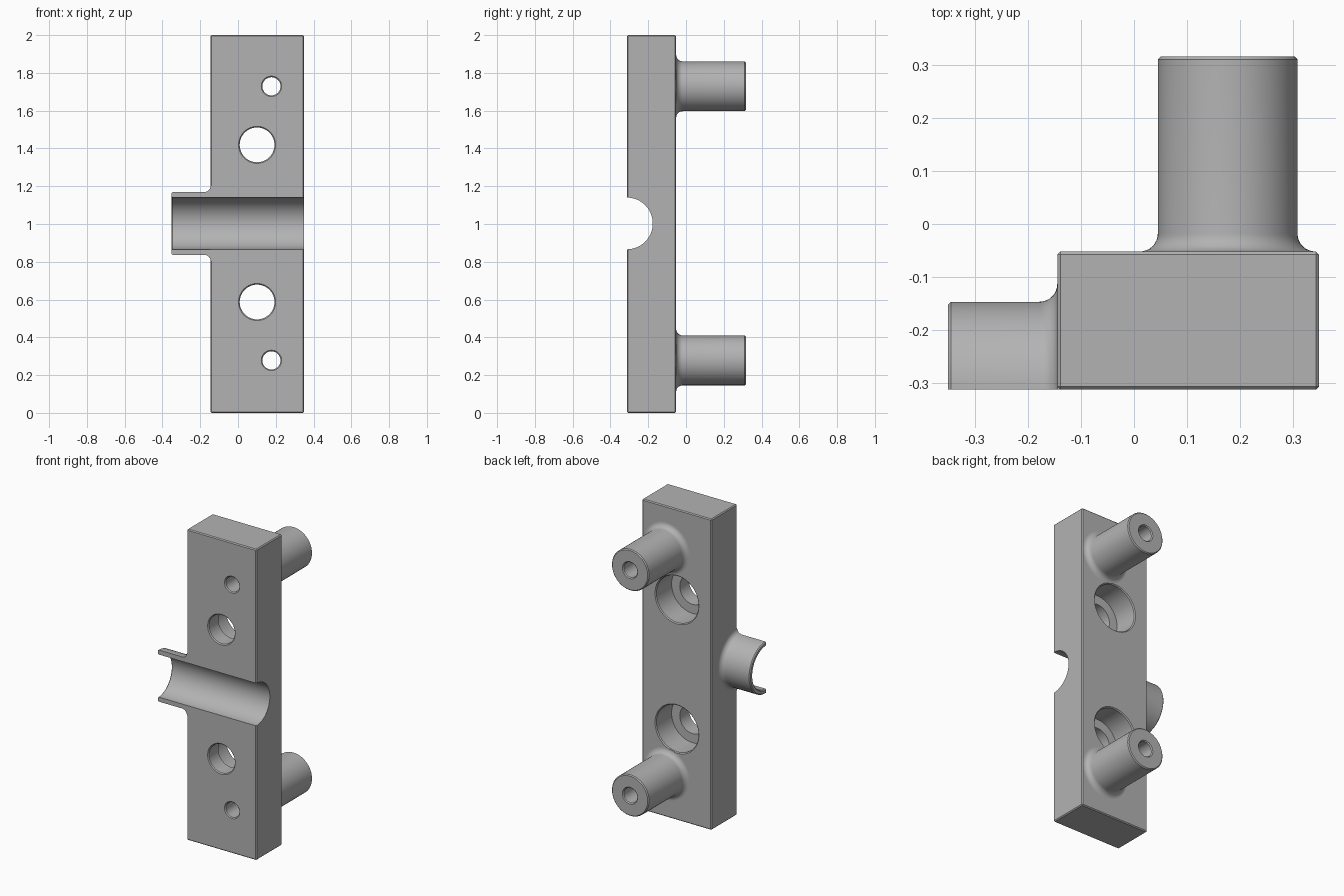
import bpy, bmesh, math
from mathutils import Vector

if "Cube" in bpy.data.objects:
    bpy.data.objects.remove(bpy.data.objects["Cube"], do_unlink=True)

GREY = (0.45, 0.45, 0.45, 1)
metal = bpy.data.materials.new("grey metal")
metal.use_nodes = True
metal.diffuse_color = GREY
metal.node_tree.nodes["Principled BSDF"].inputs["Base Color"].default_value = GREY

LEFT, RIGHT, FRONT, BACK, HEIGHT = -0.145, 0.35, -0.313, -0.052, 2.0
MID = 1.003
POST_X, POST_ZS = 0.177, (0.278, 1.729)
BOLT_X, BOLT_ZS = 0.101, (0.587, 1.419)
SMALL_R, BOLT_R, BORE_R, GROOVE_R, PIPE_R, POST_R = 0.048, 0.092, 0.15, 0.137, 0.166, 0.132
C = 0.006  # edge chamfer
FILLET = 0.034


def finish(name, bm):
    bmesh.ops.remove_doubles(bm, verts=bm.verts, dist=1e-5)
    bmesh.ops.recalc_face_normals(bm, faces=bm.faces)
    mesh = bpy.data.meshes.new(name)
    bm.to_mesh(mesh)
    bm.free()
    mesh.materials.append(metal)
    obj = bpy.data.objects.new(name, mesh)
    bpy.context.collection.objects.link(obj)
    return obj


def lathe(name, profile, origin, axis, sweep=math.tau, steps=64):
    """Turn a closed (radius, distance) profile about the x or y axis."""
    bm = bmesh.new()
    full = sweep > 6
    rings = []
    for i in range(steps if full else steps + 1):
        a = sweep * i / steps
        ring = []
        for r, t in profile:
            s, c = r * math.sin(a), r * math.cos(a)
            local = Vector((t, s, c)) if axis == "x" else Vector((s, t, c))
            ring.append(bm.verts.new(local + Vector(origin)))
        rings.append(ring)
    n = len(profile)
    for i in range(steps):
        a, b = rings[i], rings[(i + 1) % len(rings)]
        for j in range(n):
            k = (j + 1) % n
            if profile[j][0] or profile[k][0]:
                bm.faces.new((a[j], a[k], b[k], b[j]))
    if not full:
        bm.faces.new(rings[0])
        bm.faces.new(rings[-1])
    return finish(name, bm)


def fillet(radius, base, direction):
    """Concave quarter arc from the base face up to a cylinder wall."""
    steps = 8
    arc = []
    for i in range(steps + 1):
        a = math.pi / 2 * i / steps
        arc.append((radius + FILLET * (1 - math.sin(a)),
                    base + direction * FILLET * (1 - math.cos(a))))
    return arc


def smooth(obj):
    bpy.ops.object.select_all(action="DESELECT")
    obj.select_set(True)
    bpy.context.view_layer.objects.active = obj
    bpy.ops.object.shade_smooth_by_angle(angle=math.radians(30))


# Chamfered rectangular plate
bm = bmesh.new()
bmesh.ops.create_cube(bm, size=1)
for v in bm.verts:
    v.co = ((LEFT + RIGHT) / 2 + v.co.x * (RIGHT - LEFT),
            (FRONT + BACK) / 2 + v.co.y * (BACK - FRONT),
            HEIGHT / 2 + v.co.z * HEIGHT)
bmesh.ops.bevel(bm, geom=bm.edges[:], offset=C, segments=1, affect="EDGES")
plate = finish("plate", bm)

# Cutters: groove, counterbored bolt holes, small through holes
cutters = [lathe("groove_cutter", [(0, -1), (GROOVE_R, -1), (GROOVE_R, 1), (0, 1)],
                 (0, FRONT, MID), "x")]
LEDGE = -0.212
OUT = 0.05
for z in BOLT_ZS:
    cutters.append(lathe("bolt_cutter", [
        (0, FRONT - OUT), (BOLT_R + C + OUT, FRONT - OUT), (BOLT_R, FRONT + C),
        (BOLT_R, LEDGE), (BORE_R, LEDGE), (BORE_R, BACK - C),
        (BORE_R + C + OUT, BACK + OUT), (0, BACK + OUT)], (BOLT_X, 0, z), "y"))
for z in POST_ZS:
    cutters.append(lathe("small_cutter", [
        (0, FRONT - OUT), (SMALL_R + C + OUT, FRONT - OUT), (SMALL_R, FRONT + C),
        (SMALL_R, 0), (0, 0)], (POST_X, 0, z), "y"))
for cutter in cutters:
    cutter.hide_render = True
    mod = plate.modifiers.new("cut", "BOOLEAN")
    mod.operation, mod.solver, mod.object = "DIFFERENCE", "EXACT", cutter
graph = bpy.context.evaluated_depsgraph_get()
result = bpy.data.meshes.new_from_object(plate.evaluated_get(graph))
plate.modifiers.clear()
plate.data = result
for cutter in cutters:
    bpy.data.objects.remove(cutter, do_unlink=True)
smooth(plate)

# Hollow posts with a filleted foot
TIP = 0.317
for z, label in zip(POST_ZS, ("lower", "upper")):
    foot = BACK - 0.003
    profile = [(SMALL_R, foot), (POST_R + FILLET, foot)] + fillet(POST_R, BACK, 1)
    profile += [(POST_R, TIP - C), (POST_R - C, TIP), (SMALL_R + C, TIP), (SMALL_R, TIP - C)]
    smooth(lathe(label + "_post", profile, (POST_X, 0, z), "y"))

# Half pipe carrying the groove past the plate
END = -0.352
profile = [(GROOVE_R, LEFT + C), (PIPE_R + FILLET, LEFT + C)] + fillet(PIPE_R, LEFT, -1)
profile += [(PIPE_R, END + C), (PIPE_R - C, END), (GROOVE_R + C, END), (GROOVE_R, END + C)]
smooth(lathe("half_pipe", profile, (0, FRONT, MID), "x", math.pi, 40))
